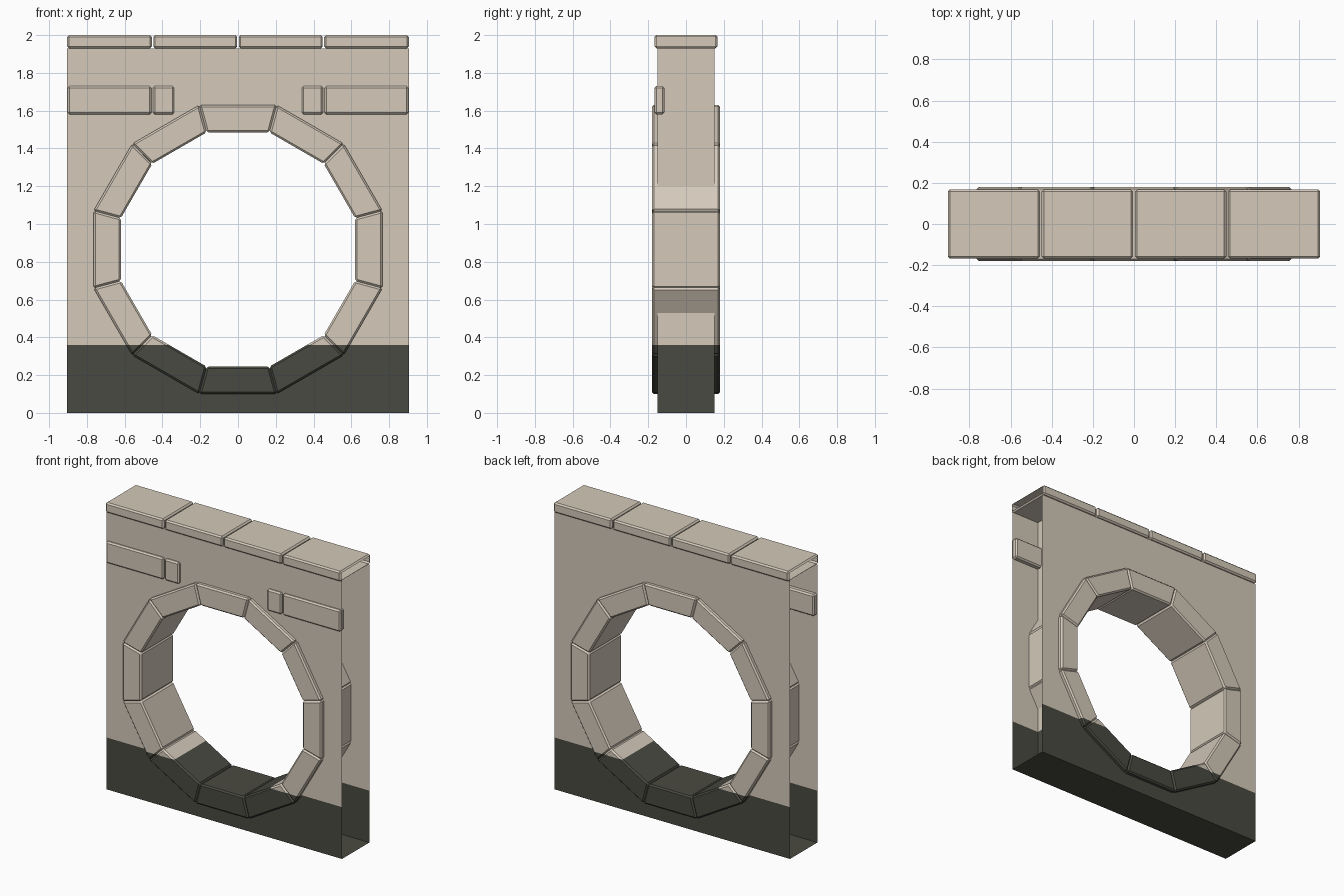
import bpy, bmesh, math
from mathutils import Vector

if "Cube" in bpy.data.objects:
    bpy.data.objects.remove(bpy.data.objects["Cube"])

HALF_W, HALF_D, WALL_TOP = 0.905, 0.15, 1.93
PAINT_Z = 0.36            # top of the dark painted base
CZ = 0.865                # centre height of the round opening
R_OUT, R_IN, R_HOLE = 0.765, 0.62, 0.69   # apothems
SIDES = 12


def material(name, rgb):
    m = bpy.data.materials.new(name)
    m.diffuse_color = (*rgb, 1)
    m.use_nodes = True
    m.node_tree.nodes["Principled BSDF"].inputs["Base Color"].default_value = m.diffuse_color
    return m


MATS = [material("pale_stone", (0.66, 0.585, 0.49)),
        material("dark_base", (0.068, 0.068, 0.054))]


def finish(bm, name):
    """Cut at the paint line, colour by height and make the object."""
    geom = bm.verts[:] + bm.edges[:] + bm.faces[:]
    bmesh.ops.bisect_plane(bm, geom=geom, plane_co=(0, 0, PAINT_Z), plane_no=(0, 0, 1))
    for f in bm.faces:
        f.material_index = int(f.calc_center_median().z < PAINT_Z)
    me = bpy.data.meshes.new(name)
    bm.to_mesh(me)
    bm.free()
    for m in MATS:
        me.materials.append(m)
    ob = bpy.data.objects.new(name, me)
    bpy.context.collection.objects.link(ob)
    return ob


def prism(name, outline, y0, y1, chamfer, open_x=None):
    """Chamfered block from an x-z outline, optionally open at one x end."""
    bm = bmesh.new()
    face = bm.faces.new([bm.verts.new((x, y0, z)) for x, z in outline])
    new = bmesh.ops.extrude_face_region(bm, geom=[face])["geom"]
    bmesh.ops.translate(bm, vec=(0, y1 - y0, 0),
                        verts=[v for v in new if isinstance(v, bmesh.types.BMVert)])
    bmesh.ops.recalc_face_normals(bm, faces=bm.faces[:])
    bmesh.ops.bevel(bm, geom=bm.edges[:], offset=chamfer, segments=1,
                    affect='EDGES', profile=0.5)
    bmesh.ops.recalc_face_normals(bm, faces=bm.faces[:])
    if open_x:
        ends = [f for f in bm.faces if f.normal.x * open_x > 0.95]
        bmesh.ops.delete(bm, geom=ends, context='FACES')
    return finish(bm, name)


def block(name, x0, x1, y0, y1, z0, z1, chamfer, open_x=None):
    return prism(name, [(x0, z0), (x1, z0), (x1, z1), (x0, z1)], y0, y1, chamfer, open_x)


def sheet(name, corners, outward):
    """Single flat face turned towards the outward direction."""
    bm = bmesh.new()
    f = bm.faces.new([bm.verts.new(c) for c in corners])
    f.normal_update()
    if f.normal.dot(Vector(outward)) < 0:
        f.normal_flip()
    return finish(bm, name)


def corner(apothem, i):
    a = (i + 0.5) * 2 * math.pi / SIDES
    r = apothem / math.cos(math.pi / SIDES)
    return r * math.cos(a), CZ + r * math.sin(a)


# Front and back wall faces with a twelve-sided opening
for name, side in (("front_wall", -1), ("back_wall", 1)):
    bm = bmesh.new()
    rect = [(-HALF_W, 0), (HALF_W, 0), (HALF_W, WALL_TOP), (-HALF_W, WALL_TOP)]
    hole = [corner(R_HOLE, i) for i in range(SIDES)]
    for loop in (rect, hole):
        vs = [bm.verts.new((x, side * HALF_D, z)) for x, z in loop]
        for a, b in zip(vs, vs[1:] + vs[:1]):
            bm.edges.new((a, b))
    bmesh.ops.triangle_fill(bm, edges=bm.edges[:], use_beauty=True, normal=(0, side, 0))
    for f in bm.faces:
        f.normal_update()
        if f.normal.y * side < 0:
            f.normal_flip()
    finish(bm, name)

# Wall underside, and inner partitions behind the open ends
W, D = HALF_W, HALF_D
sheet("wall_bottom", [(-W, -D, 0), (W, -D, 0), (W, D, 0), (-W, D, 0)], (0, 0, -1))
for name, s in (("left_partition", -1), ("right_partition", 1)):
    x = s * R_HOLE
    sheet(name, [(x, -D, 0), (x, D, 0), (x, D, WALL_TOP), (x, -D, WALL_TOP)], (s, 0, 0))

# Ring of wedge stones around the opening
for i in range(SIDES):
    prism("ring_stone", [corner(R_IN, i), corner(R_OUT, i),
                         corner(R_OUT, i + 1), corner(R_IN, i + 1)],
          -0.18, 0.18, 0.01)

# Coping stones along the top; the outermost ends are open
for i in range(4):
    x0 = -W + i * W / 2
    block("coping_stone", x0 + (0.004 if i else 0), x0 + W / 2 - (0.004 if i < 3 else 0),
          -0.167, 0.167, WALL_TOP, 2.0, 0.01, {0: -1, 3: 1}.get(i))

# Raised bricks on the front, mirrored left and right
for s in (-1, 1):
    for name, a, b in (("long_brick", 0.458, 0.902), ("short_brick", 0.338, 0.45)):
        x0, x1 = sorted((s * a, s * b))
        block(name, x0, x1, -0.167, -0.115, 1.58, 1.73, 0.01)
